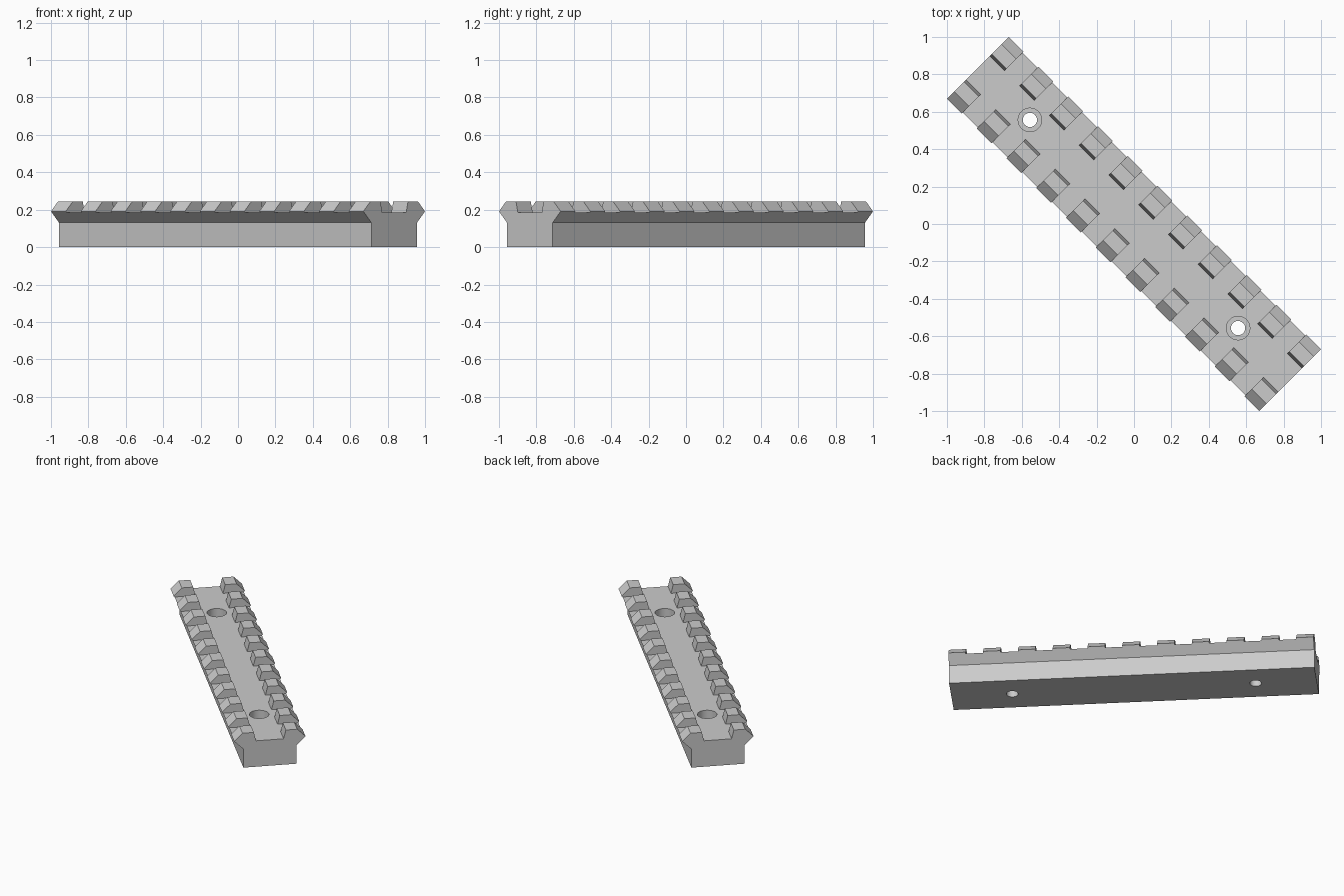
import bpy, bmesh, math

if "Cube" in bpy.data.objects:
    bpy.data.objects.remove(bpy.data.objects["Cube"])

LENGTH, TOOTH, COUNT = 2.362, 0.112, 11
PITCH = (LENGTH - TOOTH) / (COUNT - 1)
FLOOR = 0.184
TURN = -math.pi / 4


def make_object(name, bm):
    bmesh.ops.recalc_face_normals(bm, faces=bm.faces)
    mesh = bpy.data.meshes.new(name)
    bm.to_mesh(mesh)
    bm.free()
    ob = bpy.data.objects.new(name, mesh)
    bpy.context.collection.objects.link(ob)
    return ob


def prism(bm, profile, x0, x1):
    """Extrude a (y, z) profile along x."""
    face = bm.faces.new([bm.verts.new((x0, y, z)) for y, z in profile])
    ext = bmesh.ops.extrude_face_region(bm, geom=[face])["geom"]
    verts = [g for g in ext if isinstance(g, bmesh.types.BMVert)]
    bmesh.ops.translate(bm, verts=verts, vec=(x1 - x0, 0, 0))


def lathe(bm, x, profile, sides=32):
    """Revolve a closed (radius, z) outline around a vertical axis at x."""
    rings = [[bm.verts.new((x + r * math.cos(2 * math.pi * i / sides),
                            r * math.sin(2 * math.pi * i / sides), z))
              for i in range(sides)] for r, z in profile]
    for a, b in zip(rings, rings[1:]):
        for i in range(sides):
            j = (i + 1) % sides
            bm.faces.new((a[i], a[j], b[j], b[i]))
    bm.faces.new(rings[0])
    bm.faces.new(rings[-1])


# Rail body: dovetail section with a central channel
half = [(0.173, 0), (0.173, 0.131), (0.233, 0.191), (0.179, 0.245),
        (0.105, 0.245), (0.09, FLOOR)]
bm = bmesh.new()
prism(bm, half + [(-y, z) for y, z in reversed(half)], -LENGTH / 2, LENGTH / 2)
rail = make_object("rail", bm)

# Cross slots between the teeth
bm = bmesh.new()
for i in range(COUNT - 1):
    x = -LENGTH / 2 + i * PITCH
    prism(bm, [(-0.4, FLOOR), (0.4, FLOOR), (0.4, 0.4), (-0.4, 0.4)],
          x + TOOTH, x + PITCH)
slots = make_object("slot_cutter", bm)

# Counterbored screw holes
bm = bmesh.new()
for x in (-0.787, 0.787):
    lathe(bm, x, [(0.038, -0.1), (0.038, 0.09), (0.063, 0.09), (0.063, 0.35)])
holes = make_object("hole_cutter", bm)

# Cut the rail, then bake the result and drop the cutters
for cutter in (slots, holes):
    cutter.hide_render = True
    mod = rail.modifiers.new(cutter.name, "BOOLEAN")
    mod.operation = "DIFFERENCE"
    mod.solver = "EXACT"
    mod.object = cutter
bpy.context.view_layer.update()
dg = bpy.context.evaluated_depsgraph_get()
baked = bpy.data.meshes.new_from_object(rail.evaluated_get(dg))
rail.modifiers.clear()
rail.data = baked
for cutter in (slots, holes):
    bpy.data.objects.remove(cutter)

# Smooth the round bores only, then lay the rail diagonally
bpy.context.view_layer.objects.active = rail
rail.select_set(True)
bpy.ops.object.shade_smooth_by_angle(angle=math.radians(30))
rail.rotation_euler.z = TURN
